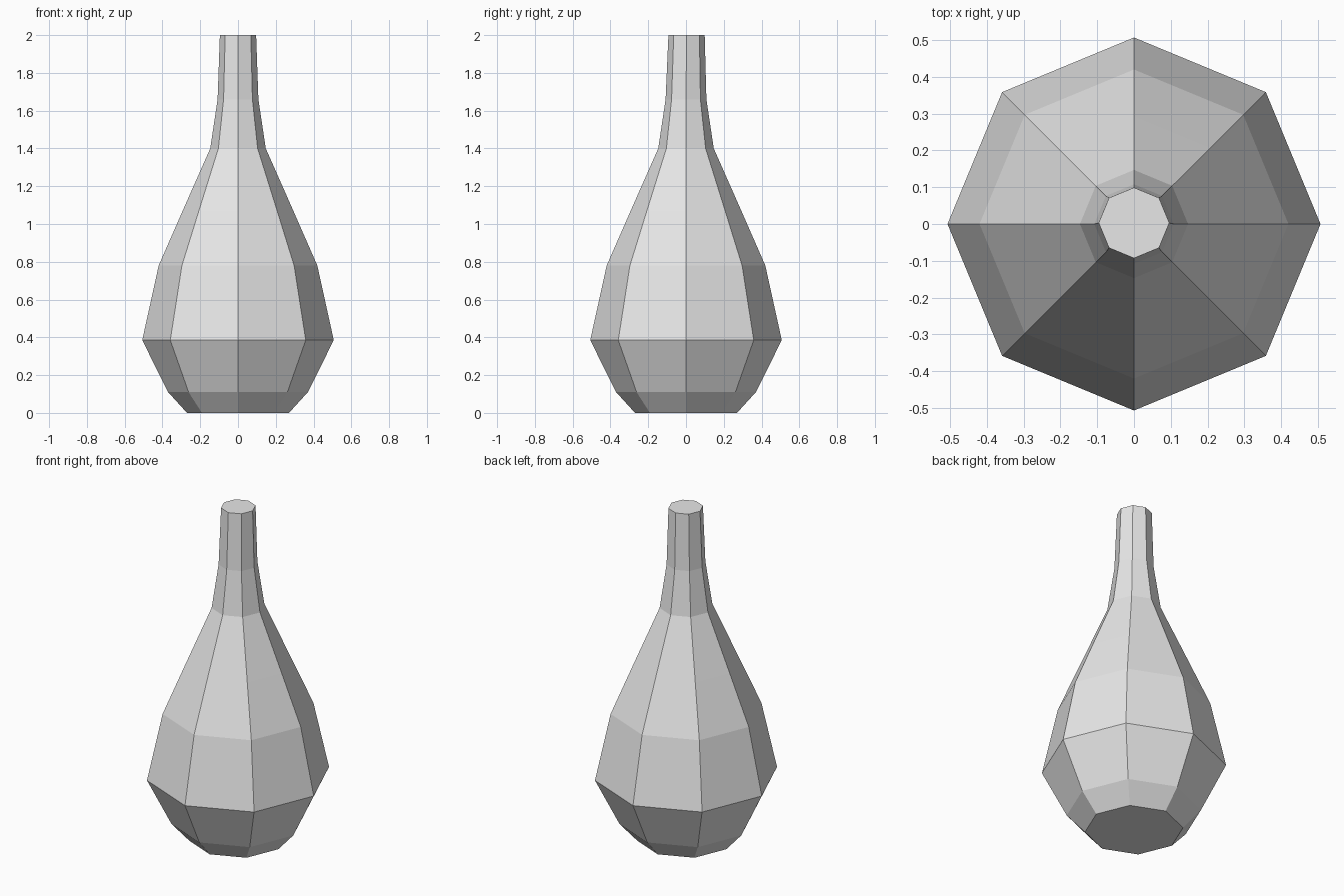
import bpy
import bmesh
from math import cos, sin, tau

cube = bpy.data.objects.get("Cube")
if cube:
    bpy.data.objects.remove(cube, do_unlink=True)

SIDES = 8

# Single plain material
grey = bpy.data.materials.new("light_grey")
grey.use_nodes = True
colour = (0.8, 0.8, 0.8, 1.0)
grey.diffuse_color = colour
grey.node_tree.nodes["Principled BSDF"].inputs["Base Color"].default_value = colour

# Bottle profile: radius, height, small y shift of the neck rings
profile = [
    (0.27, 0.0, 0.0),
    (0.37, 0.11, 0.0),
    (0.507, 0.385, 0.0),
    (0.42, 0.78, 0.0),
    (0.293, 1.07, 0.0),
    (0.147, 1.4, 0.0),
    (0.108, 1.66, 0.0),
    (0.096, 2.0, 0.003),
]

# Eight-sided rings joined by flat quads, closed at both ends
bm = bmesh.new()
rings = []
for radius, height, shift in profile:
    rings.append([
        bm.verts.new((radius * cos(tau * i / SIDES),
                      radius * sin(tau * i / SIDES) + shift, height))
        for i in range(SIDES)
    ])
for low, high in zip(rings, rings[1:]):
    for i in range(SIDES):
        j = (i + 1) % SIDES
        bm.faces.new((low[i], low[j], high[j], high[i]))
bm.faces.new(reversed(rings[0]))
bm.faces.new(rings[-1])
bmesh.ops.recalc_face_normals(bm, faces=bm.faces)

mesh = bpy.data.meshes.new("bottle")
bm.to_mesh(mesh)
bm.free()
mesh.materials.append(grey)
bottle = bpy.data.objects.new("bottle", mesh)
bpy.context.collection.objects.link(bottle)
